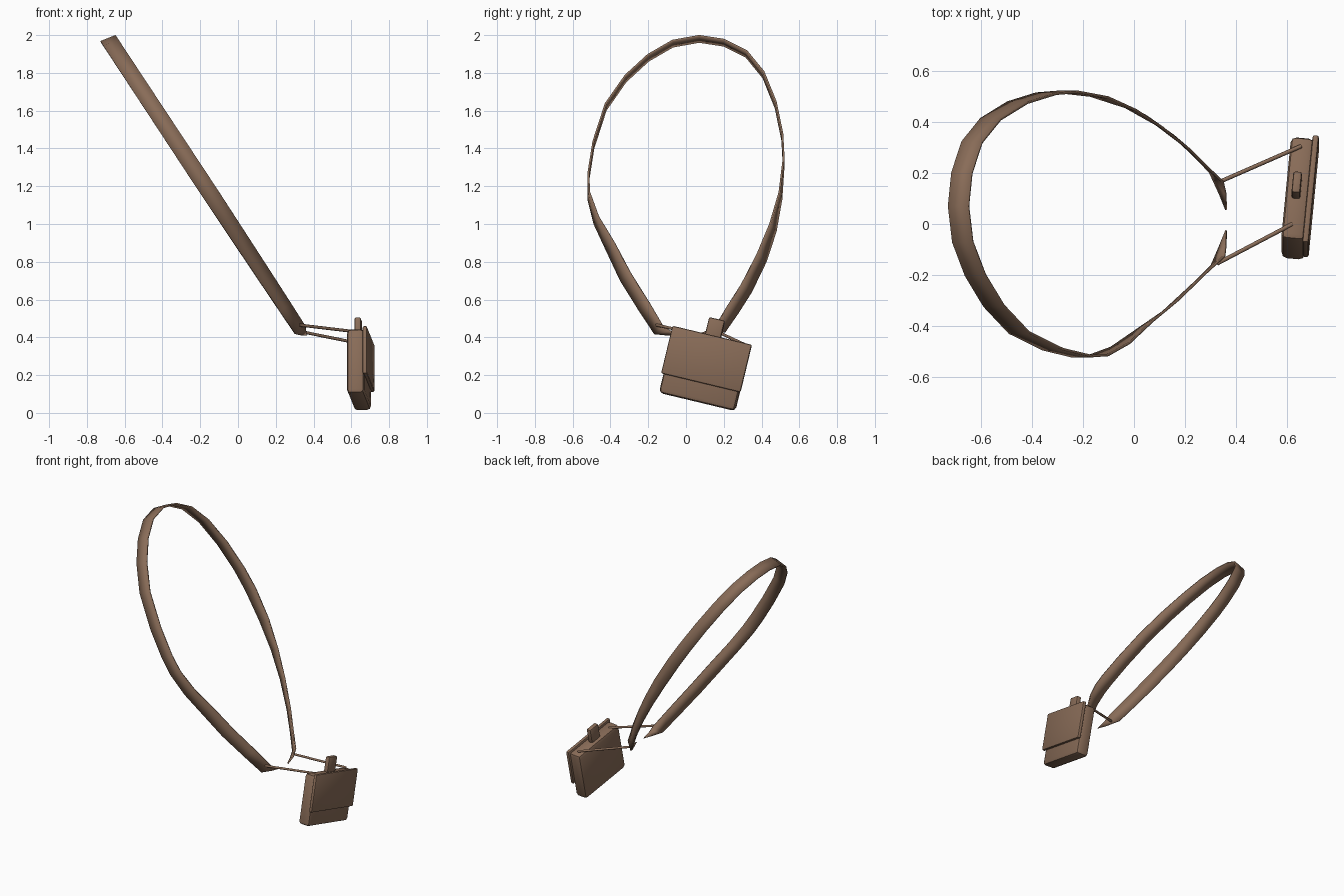
import bpy, bmesh
from mathutils import Vector, Matrix

if "Cube" in bpy.data.objects:
    bpy.data.objects.remove(bpy.data.objects["Cube"])

leather = bpy.data.materials.new("brown leather")
leather.diffuse_color = (0.25, 0.15, 0.097, 1)
leather.use_nodes = True
leather.node_tree.nodes["Principled BSDF"].inputs["Base Color"].default_value = leather.diffuse_color


def finish(obj, angle=0.7):
    obj.data.materials.append(leather)
    bpy.ops.object.select_all(action='DESELECT')
    obj.select_set(True)
    bpy.context.view_layer.objects.active = obj
    bpy.ops.object.shade_smooth_by_angle(angle=angle)


def mesh_object(name, bm):
    bmesh.ops.recalc_face_normals(bm, faces=bm.faces)
    me = bpy.data.meshes.new(name)
    bm.to_mesh(me)
    bm.free()
    obj = bpy.data.objects.new(name, me)
    bpy.context.collection.objects.link(obj)
    return obj


# Strap: band swept along a tilted loop, given as (y, z, inward lean of the band)
path = [(-0.145, 0.44, .04), (-0.22, 0.56, .05), (-0.32, 0.72, .05), (-0.40, 0.88, .04),
        (-0.475, 1.02, .02), (-0.515, 1.15, .005), (-0.517, 1.25, 0), (-0.49, 1.42, 0),
        (-0.425, 1.62, 0), (-0.32, 1.77, 0), (-0.20, 1.88, 0), (-0.07, 1.955, 0),
        (0.07, 1.98, 0), (0.20, 1.96, 0), (0.32, 1.90, 0), (0.41, 1.79, 0),
        (0.475, 1.63, 0), (0.51, 1.46, 0), (0.517, 1.33, 0), (0.50, 1.15, -.01),
        (0.46, 0.98, -.03), (0.40, 0.82, -.045), (0.32, 0.66, -.05), (0.25, 0.55, -.05),
        (0.185, 0.45, -.04)]
bm = bmesh.new()
rows = []
for y, z, lean in path:
    top = (z - 0.43) / 1.555                       # 0 at the ends, 1 at the far side
    x = 0.335 - 1.025 * top
    half = Vector((0.05 + 0.03 * min(1, top * 2), lean, 0.045 - 0.013 * top)) / 2
    c = Vector((x, y, z))
    rows.append([bm.verts.new(c - half), bm.verts.new(c + half)])
for a, b in zip(rows, rows[1:]):
    bm.faces.new((a[0], b[0], b[1], a[1]))
# Pointed strap ends
for row, y in ((rows[0], -0.025), (rows[-1], 0.055)):
    sgn = 1 if y > 0 else -1
    mid = [bm.verts.new((0.335, y + 0.065 * sgn, 0.412)), bm.verts.new((0.358, y + 0.065 * sgn, 0.435))]
    tip = bm.verts.new((0.361, y, 0.412))
    bm.faces.new((row[0], mid[0], mid[1], row[1]))
    bm.faces.new((mid[0], tip, mid[1]))
strap = mesh_object("strap", bm)
sol = strap.modifiers.new("thickness", 'SOLIDIFY')
sol.thickness = 0.01
sol.offset = 0
finish(strap)

# Pouch frame: local x = thickness, y = length, z = height
u = Vector((0.095, 0.972, -0.233)).normalized()
t = Vector((1, 0, 0))
t = (t - u * t.dot(u)).normalized()
v = t.cross(u)
frame = Matrix((t, u, v)).transposed().to_4x4()
frame.translation = (0.642, 0.10, 0.228)


def block(name, lo, hi, bevel, segments=2):
    lo, hi = Vector(lo), Vector(hi)
    bm = bmesh.new()
    bmesh.ops.create_cube(bm, size=1)
    for vert in bm.verts:
        vert.co = Vector([vert.co[i] * (hi[i] - lo[i]) + (hi[i] + lo[i]) / 2 for i in range(3)])
    bmesh.ops.bevel(bm, geom=bm.edges[:], offset=bevel, segments=segments, profile=0.5, affect='EDGES')
    bm.transform(frame)
    finish(mesh_object(name, bm))


block("pouch_body", (-0.047, -0.207, -0.175), (0.045, 0.207, 0.175), 0.022)
block("pouch_flap", (0.037, -0.217, -0.072), (0.062, 0.217, 0.187), 0.009)
block("top_tab", (-0.022, -0.043, 0.15), (0.012, 0.043, 0.277), 0.009)

# Cords tying the strap to the pouch
cords = {"front_cord": ((0.325, -0.155, 0.465), (0.62, 0.0, 0.43)),
         "back_cord": ((0.335, 0.165, 0.43), (0.655, 0.305, 0.365))}
for name, (a, b) in cords.items():
    a, b = Vector(a), Vector(b)
    bm = bmesh.new()
    bmesh.ops.create_cone(bm, cap_ends=True, segments=8, radius1=0.008, radius2=0.008, depth=(b - a).length)
    bm.transform(Matrix.Translation((a + b) / 2) @ (b - a).to_track_quat('Z', 'Y').to_matrix().to_4x4())
    finish(mesh_object(name, bm), 1.0)
